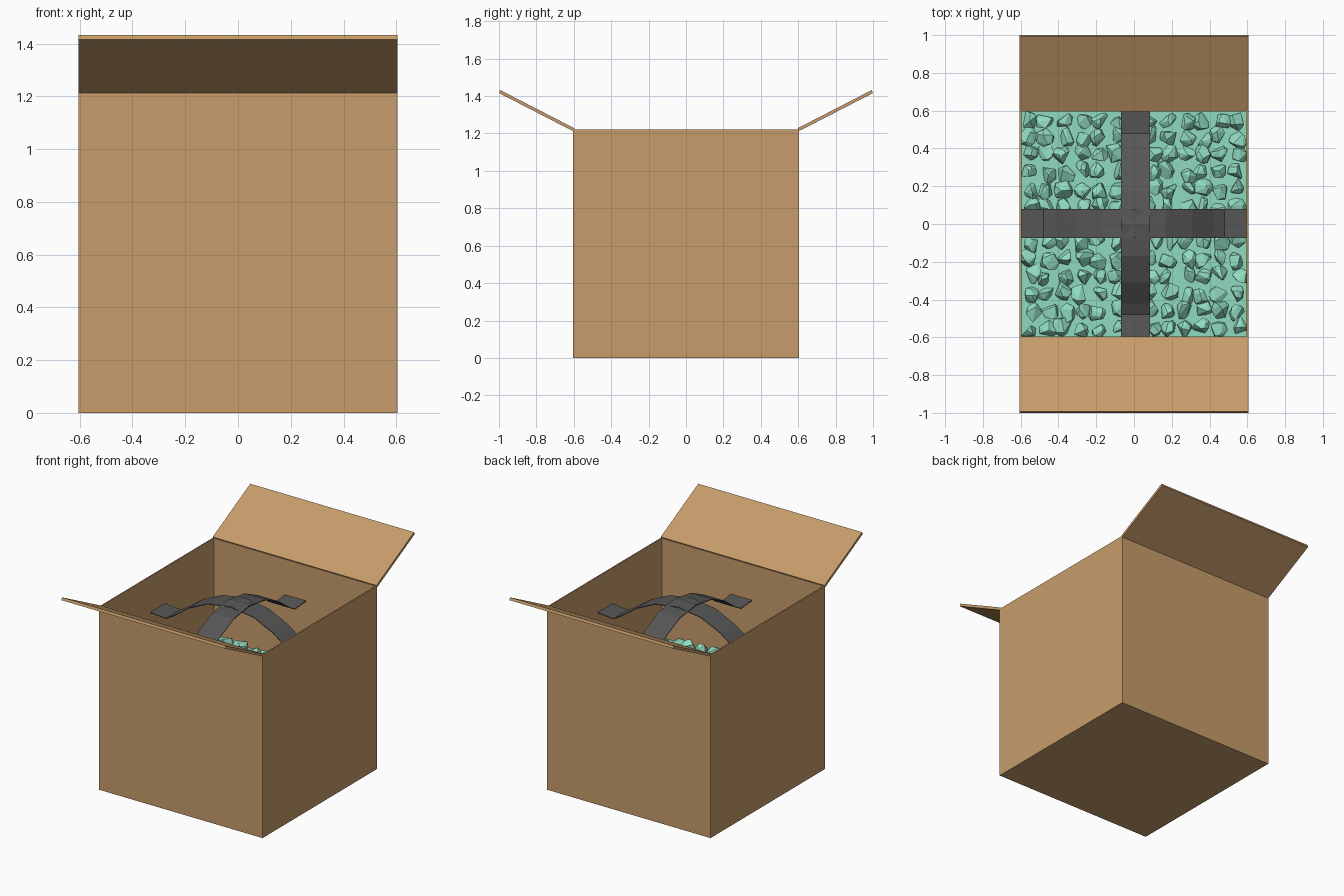
import bpy, bmesh, random
from mathutils import Vector

random.seed(4)
HALF = 0.605      # half width of the box
WALL = 0.009      # cardboard thickness
TOP = 1.222       # rim height
FILL = 0.56       # level of the packing bed

if "Cube" in bpy.data.objects:
    bpy.data.objects.remove(bpy.data.objects["Cube"], do_unlink=True)


def material(name, rgb):
    m = bpy.data.materials.new(name)
    m.use_nodes = True
    m.diffuse_color = (*rgb, 1)
    m.node_tree.nodes["Principled BSDF"].inputs["Base Color"].default_value = (*rgb, 1)
    return m


cardboard = material("cardboard brown", (0.57, 0.335, 0.145))
mint = material("mint green", (0.28, 0.71, 0.53))
charcoal = material("charcoal grey", (0.095, 0.095, 0.097))


def add_object(name, bm, mat):
    bmesh.ops.recalc_face_normals(bm, faces=bm.faces)
    mesh = bpy.data.meshes.new(name)
    bm.to_mesh(mesh)
    bm.free()
    mesh.materials.append(mat)
    obj = bpy.data.objects.new(name, mesh)
    bpy.context.collection.objects.link(obj)
    return obj


def extrude_profile(bm, points, direction):
    """Sweep a closed outline along a direction into a solid."""
    face = bm.faces.new([bm.verts.new(p) for p in points])
    swept = bmesh.ops.extrude_face_region(bm, geom=[face])
    bmesh.ops.translate(bm, vec=direction,
                        verts=[v for v in swept["geom"] if isinstance(v, bmesh.types.BMVert)])


# Open box shell
bm = bmesh.new()
bmesh.ops.create_cube(bm, size=1)
for v in bm.verts:
    v.co = Vector((v.co.x * 2 * HALF, v.co.y * 2 * HALF, (v.co.z + 0.5) * TOP))
lid = [f for f in bm.faces if f.normal.z > 0.9]
bmesh.ops.delete(bm, geom=lid, context="FACES_ONLY")
box = add_object("box_body", bm, cardboard)
shell = box.modifiers.new("wall thickness", "SOLIDIFY")
shell.thickness = WALL
shell.offset = -1
shell.use_even_offset = True

# Raised front and back flaps
flap = [(0.605, 1.213), (1.0, 1.416), (0.993, 1.432), (0.597, 1.228)]
for name, side in (("front_flap", -1), ("back_flap", 1)):
    bm = bmesh.new()
    extrude_profile(bm, [(-HALF, side * y, z) for y, z in flap], (2 * HALF, 0, 0))
    add_object(name, bm, cardboard)

# Crossed arched straps with flat end tabs
half_arch = [(0, 1.18), (0.17, 1.155), (0.31, 1.09), (0.42, 1.01), (0.48, 0.975), (0.595, 0.985)]
arch = [(-d, z) for d, z in reversed(half_arch[1:])] + half_arch
outline = arch + [(d, z - 0.005) for d, z in reversed(arch)]
bm = bmesh.new()
extrude_profile(bm, [(d, -0.075, z) for d, z in outline], (0, 0.155, 0))
add_object("side_to_side_strap", bm, charcoal)
bm = bmesh.new()
extrude_profile(bm, [(-0.07, d, z + 0.002) for d, z in outline], (0.155, 0, 0))
add_object("front_to_back_strap", bm, charcoal)

# Bed under the packing pieces
inner = HALF - WALL
bm = bmesh.new()
extrude_profile(bm, [(-inner, -inner, FILL), (inner, -inner, FILL),
                     (inner, inner, FILL), (-inner, inner, FILL)], (0, 0, -0.03))
add_object("packing_bed", bm, mint)

# Faceted packing pieces: hulls of scattered points on stretched spheres
bm = bmesh.new()
COUNT = 13
step = 2 * inner / COUNT


def clamp(value):
    return max(-inner, min(inner, value))


for i in range(COUNT):
    for j in range(COUNT):
        centre = Vector(((i + 0.5) * step - inner + random.uniform(-0.018, 0.018),
                         (j + 0.5) * step - inner + random.uniform(-0.018, 0.018),
                         FILL + random.uniform(-0.005, 0.025)))
        size = Vector((random.uniform(0.04, 0.055), random.uniform(0.045, 0.06),
                       random.uniform(0.035, 0.05)))
        verts = []
        for _ in range(16):
            d = Vector([random.gauss(0, 1) for _ in range(3)]).normalized()
            p = centre + d * size
            verts.append(bm.verts.new((clamp(p.x), clamp(p.y), p.z)))
        hull = bmesh.ops.convex_hull(bm, input=verts)
        spare = {g for g in hull["geom_interior"] + hull["geom_unused"]
                 if isinstance(g, bmesh.types.BMVert)}
        bmesh.ops.delete(bm, geom=list(spare), context="VERTS")
add_object("packing_pieces", bm, mint)
